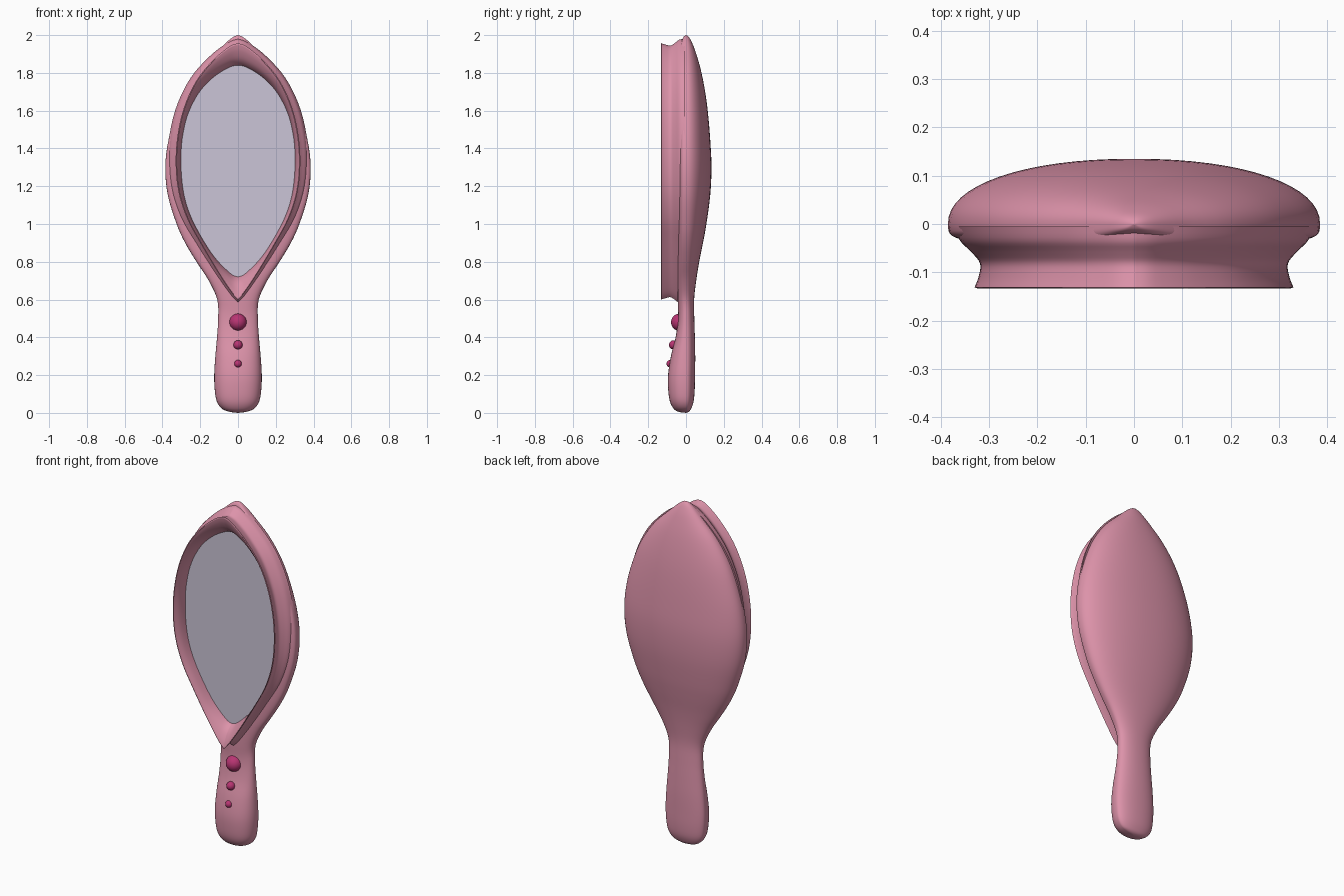
import bpy, bmesh, math
from mathutils import Vector

if "Cube" in bpy.data.objects:
    bpy.data.objects.remove(bpy.data.objects["Cube"], do_unlink=True)


def material(name, color):
    m = bpy.data.materials.new(name)
    m.use_nodes = True
    m.diffuse_color = (*color, 1)
    m.node_tree.nodes["Principled BSDF"].inputs["Base Color"].default_value = (*color, 1)
    return m


PINK = material("rose pink", (0.72, 0.29, 0.40))
GLASS = material("pale lilac glass", (0.60, 0.56, 0.68))
BERRY = material("berry", (0.48, 0.035, 0.17))


def spline(points, steps):
    """Smooth curve through points of any dimension."""
    pts = [Vector(p) for p in points]
    pts = [pts[0]] + pts + [pts[-1]]
    out = []
    for a, b, c, d in zip(pts, pts[1:], pts[2:], pts[3:]):
        for i in range(steps):
            t = i / steps
            out.append(b + (c - a) * (t / 2) + (a * 2 - b * 5 + c * 4 - d) * (t * t / 2)
                       + (b * 3 - a - c * 3 + d) * (t ** 3 / 2))
    return out + [pts[-1]]


def finish(name, bm, mat):
    bmesh.ops.remove_doubles(bm, verts=bm.verts, dist=0.0002)
    bmesh.ops.recalc_face_normals(bm, faces=bm.faces)
    mesh = bpy.data.meshes.new(name)
    bm.to_mesh(mesh)
    bm.free()
    mesh.materials.append(mat)
    obj = bpy.data.objects.new(name, mesh)
    bpy.context.collection.objects.link(obj)
    bpy.ops.object.select_all(action="DESELECT")
    obj.select_set(True)
    bpy.context.view_layer.objects.active = obj
    bpy.ops.object.shade_smooth_by_angle(angle=math.radians(50))
    return obj


def loft(name, rings, mat, closed=False):
    bm = bmesh.new()
    loops = [[bm.verts.new(p) for p in ring] for ring in rings]
    pairs = list(zip(loops, loops[1:]))
    if closed:
        pairs.append((loops[-1], loops[0]))
    for a, b in pairs:
        for i in range(len(a)):
            j = (i + 1) % len(a)
            bm.faces.new((a[i], a[j], b[j], b[i]))
    return finish(name, bm, mat)


# Body: horizontal sections as height, half width, back depth, front depth
sections = [
    (0, 0, 0, 0), (0.006, 0.045, 0.015, 0.04), (0.022, 0.085, 0.027, 0.065),
    (0.06, 0.112, 0.04, 0.085), (0.12, 0.123, 0.046, 0.094), (0.2, 0.126, 0.048, 0.095),
    (0.3, 0.12, 0.049, 0.08), (0.4, 0.111, 0.047, 0.055), (0.5, 0.105, 0.044, 0.042),
    (0.6, 0.11, 0.043, 0.044), (0.7, 0.155, 0.054, 0.045), (0.8, 0.22, 0.07, 0.045),
    (0.9, 0.28, 0.09, 0.045), (1.0, 0.325, 0.108, 0.045), (1.15, 0.371, 0.128, 0.045),
    (1.3, 0.385, 0.135, 0.045), (1.45, 0.367, 0.128, 0.045), (1.6, 0.323, 0.115, 0.045),
    (1.72, 0.27, 0.098, 0.045), (1.83, 0.195, 0.075, 0.045), (1.92, 0.105, 0.048, 0.038),
    (1.97, 0.052, 0.027, 0.022), (1.992, 0.022, 0.013, 0.012), (2, 0, 0, 0)]


def section(z, w, back, front, count=64):
    flatness = 2.4 + 1.6 * min(max((z - 0.55) / 0.2, 0), 1)
    ring = []
    for i in range(count):
        a = 2 * math.pi * i / count
        c, s = math.cos(a), math.sin(a)
        power = 2 / (2.15 if s > 0 else flatness)
        depth = back if s > 0 else -front
        ring.append((math.copysign(abs(c) ** power, c) * w, abs(s) ** power * depth, z))
    return ring


loft("mirror_body", [section(*s) for s in spline(sections, 4)], PINK)

# Almond outlines of the raised lip and of the glass, right half from bottom to top
lip_half = [(0, 0.6), (0.035, 0.638), (0.11, 0.75), (0.2, 0.9), (0.27, 1.03), (0.315, 1.17),
            (0.33, 1.32), (0.32, 1.47), (0.285, 1.62), (0.22, 1.76), (0.13, 1.87),
            (0.045, 1.94), (0, 1.957)]
glass_half = [(0, 0.72), (0.04, 0.738), (0.125, 0.825), (0.205, 0.95), (0.262, 1.07),
              (0.292, 1.19), (0.302, 1.33), (0.294, 1.46), (0.262, 1.59), (0.2, 1.705),
              (0.12, 1.785), (0.04, 1.832), (0, 1.84)]


def outline(half):
    side = spline(half, 5)
    return side + [Vector((-p.x, p.y)) for p in side[-2:0:-1]]


lip, glass = outline(lip_half), outline(glass_half)
CENTER = 1.28

# Rim profile: depth, width scale, height scale, blend towards the glass outline
outer = [(-0.005, 1.13, 1.035, 0), (-0.035, 1.09, 1.028, 0), (-0.058, 1.02, 1.003, 0),
         (-0.082, 0.965, 0.982, 0), (-0.11, 0.975, 0.99, 0), (-0.131, 1, 1, 0)]
inner = [(-0.133, 0.985, 0.992, 0), (-0.122, 1, 1, 0.35), (-0.095, 1, 1, 0.75),
         (-0.056, 1, 1, 1), (-0.02, 1, 1, 1)]


def rim_ring(y, sx, sz, blend):
    ring = []
    for p, g in zip(lip, glass):
        q = Vector((p.x * sx, CENTER + (p.y - CENTER) * sz)).lerp(g, blend)
        ring.append((q.x, y, q.y))
    return ring


loft("rim", [rim_ring(*p) for p in spline(outer, 4) + spline(inner, 4)], PINK, closed=True)

# Flat glass set into the rim
bm = bmesh.new()
bm.faces.new([bm.verts.new((p.x, -0.056, p.y)) for p in glass])
bm.normal_update()
pane = finish("glass_pane", bm, GLASS)
if pane.data.polygons[0].normal.y > 0:
    pane.data.flip_normals()

# Row of beads down the handle
for name, y, z, r in (("large_bead", -0.033, 0.48, 0.046),
                      ("middle_bead", -0.066, 0.36, 0.024),
                      ("small_bead", -0.083, 0.26, 0.02)):
    bm = bmesh.new()
    bmesh.ops.create_uvsphere(bm, u_segments=32, v_segments=16, radius=r)
    finish(name, bm, BERRY).location = (0, y, z)
